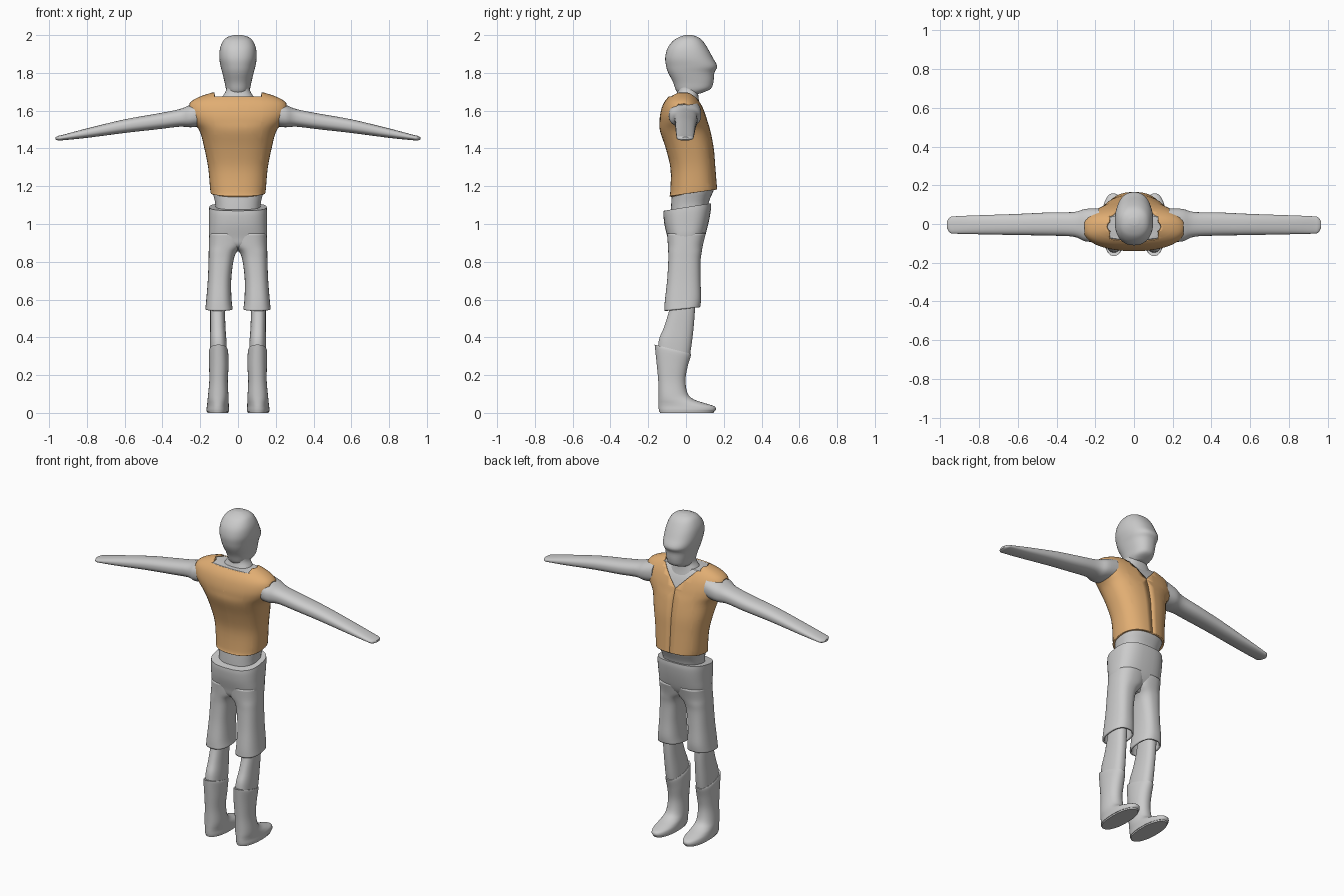
import bpy, bmesh, math
from mathutils import Vector


def spline(rows, steps):
    # Catmull-Rom through the rows of section values
    out = []
    for i in range(len(rows) - 1):
        p = [rows[max(0, min(len(rows) - 1, i + k))] for k in (-1, 0, 1, 2)]
        for s in range(steps):
            t = s / steps
            out.append([b + 0.5 * t * (c - a + t * (2*a - 5*b + 4*c - d + t * (3*(b - c) + d - a)))
                        for a, b, c, d in zip(*p)])
    return out + [list(rows[-1])]


def loft(name, rows, exp=2.4, axis='Z', cap=(True, True), inset=0.0, steps=4, n=40,
         mirror=False, thick=0.0, angle=40):
    # rows: height, u0, u1, v0, v1, tilt (height gained per unit of v)
    bm = bmesh.new()
    rings = []
    for h, u0, u1, v0, v1, tilt in spline(rows, steps):
        cu, cv = (u0 + u1) / 2, (v0 + v1) / 2
        ru, rv = max(0.004, (u1 - u0) / 2 - inset), max(0.004, (v1 - v0) / 2 - inset)
        ring = []
        for i in range(n):
            a = 2 * math.pi * i / n
            c, s = math.cos(a), math.sin(a)
            u = ru * math.copysign(abs(c) ** (2 / exp), c)
            v = rv * math.copysign(abs(s) ** (2 / exp), s)
            w = h + tilt * v
            ring.append(bm.verts.new((cu + u, cv + v, w) if axis == 'Z' else (w, cu + u, cv + v)))
        rings.append(ring)
    for a, b in zip(rings, rings[1:]):
        for i in range(n):
            j = (i + 1) % n
            bm.faces.new((a[i], a[j], b[j], b[i]))
    if cap[0]:
        bm.faces.new(rings[0][::-1])
    if cap[1]:
        bm.faces.new(rings[-1])
    me = bpy.data.meshes.new(name)
    bm.to_mesh(me)
    bm.free()
    ob = bpy.data.objects.new(name, me)
    bpy.context.collection.objects.link(ob)
    if thick:
        m = ob.modifiers.new("thickness", 'SOLIDIFY')
        m.thickness, m.offset = thick, -1
    if mirror:
        ob.modifiers.new("mirror", 'MIRROR').use_clip = False
    bpy.ops.object.select_all(action='DESELECT')
    ob.select_set(True)
    bpy.context.view_layer.objects.active = ob
    bpy.ops.object.shade_smooth_by_angle(angle=math.radians(angle))
    return ob


def sym(*rows):
    # sections centred on x = 0: height, half width, y back, y front, tilt
    return [(h, -r, r, y0, y1, t) for h, r, y0, y1, t in rows]


chest = sym((1.165, .145, -.088, .165, .14), (1.19, .148, -.083, .163, .13),
            (1.30, .158, -.082, .155, .06), (1.40, .178, -.107, .147, 0), (1.49, .202, -.137, .130, 0),
            (1.54, .240, -.140, .115, 0), (1.58, .262, -.137, .103, 0), (1.62, .264, -.127, .088, 0),
            (1.65, .246, -.112, .072, 0), (1.675, .200, -.09, .055, 0), (1.695, .140, -.062, .035, 0))

# Torso under the vest, with the bare waist
loft("torso", sym((1.0, .13, -.09, .12, .1), (1.10, .128, -.088, .128, .1)) + chest[1:-1], inset=.009)

# Vest: open front, V neck, wide back neckline, open armholes
vest = loft("vest", chest, cap=(False, False))
SLOPE, APEX, HALF = .95, 1.56, .0015
bm = bmesh.new()
bm.from_mesh(vest.data)
for s in (-1, 1):
    for co, no in (((0, 0, APEX), (s, 0, -SLOPE)), ((s * HALF, 0, 0), (1, 0, 0)),
                   ((s * .125, 0, 0), (1, 0, 0)), ((s * .256, 0, 0), (1, 0, 0))):
        bmesh.ops.bisect_plane(bm, geom=bm.verts[:] + bm.edges[:] + bm.faces[:],
                               plane_co=Vector(co), plane_no=Vector(no))
bmesh.ops.bisect_plane(bm, geom=bm.verts[:] + bm.edges[:] + bm.faces[:],
                       plane_co=(0, 0, 1.676), plane_no=(0, 0, 1))


def cut_away(f):
    c = f.calc_center_median()
    x = abs(c.x)
    return (x > .256 or (c.z > 1.676 and x < .125)
            or (c.y > 0 and x < max(HALF, SLOPE * (c.z - APEX))))


bmesh.ops.delete(bm, geom=[f for f in bm.faces if cut_away(f)], context='FACES')
bm.to_mesh(vest.data)
bm.free()
m = vest.modifiers.new("thickness", 'SOLIDIFY')
m.thickness, m.offset = .012, -1
mat = bpy.data.materials.new("tan_cloth")
mat.diffuse_color = (.75, .42, .17, 1)
vest.data.materials.append(mat)

# Neck and head
loft("neck", sym((1.62, .11, -.075, .075, 0), (1.67, .085, -.055, .066, 0),
                 (1.71, .063, -.045, .066, 0), (1.76, .066, -.05, .08, 0)))
loft("head", sym((1.685, .045, -.03, .075, .1), (1.71, .062, -.052, .13, .05),
                 (1.75, .071, -.068, .145, 0), (1.80, .083, -.094, .150, 0), (1.835, .092, -.105, .165, 0),
                 (1.88, .099, -.110, .142, 0), (1.93, .095, -.098, .115, 0), (1.97, .078, -.068, .088, 0),
                 (1.99, .055, -.035, .062, 0), (2.0, .022, -.005, .032, 0)), exp=2.3)

# Arms, lofted along x: x, y range, z range
loft("arm", [(.18, -.09, .08, 1.52, 1.655, 0), (.25, -.09, .078, 1.512, 1.632, 0),
             (.31, -.066, .062, 1.515, 1.608, 0), (.43, -.06, .06, 1.501, 1.584, 0),
             (.60, -.057, .052, 1.482, 1.554, 0), (.80, -.053, .045, 1.456, 1.506, 0),
             (.92, -.05, .04, 1.444, 1.474, 0), (.95, -.045, .035, 1.442, 1.467, 0),
             (.965, -.02, .015, 1.447, 1.46, 0)], axis='X', mirror=True)

# Trousers: seat plus two wide-hemmed legs
loft("trouser_seat", sym((.855, .06, -.04, .04, 0), (.885, .13, -.085, .07, 0), (.93, .152, -.098, .098, 0),
                         (1.0, .154, -.113, .12, .08), (1.06, .154, -.119, .132, .14),
                         (1.09, .152, -.118, .132, .16)), exp=2.7)
loft("trouser_leg", [(.55, .028, .173, -.115, .075, .1), (.60, .034, .168, -.112, .08, .08),
                     (.70, .036, .160, -.100, .077, 0), (.80, .025, .156, -.094, .077, 0),
                     (.85, .008, .155, -.094, .083, 0), (.89, -.03, .154, -.096, .09, 0),
                     (.95, -.04, .152, -.10, .105, 0)],
     cap=(False, False), mirror=True, thick=.01, exp=2.5)

# Lower legs
loft("lower_leg", [(.25, .058, .145, -.15, .01, 0), (.36, .06, .148, -.145, .027, -.2),
                   (.45, .066, .147, -.118, .04, 0), (.54, .069, .147, -.09, .047, 0),
                   (.62, .07, .145, -.08, .05, 0)], mirror=True)

# Boots with slanted tops and long flat toes
loft("boot", [(.008, .048, .166, -.142, .15, 0), (.018, .047, .167, -.144, .158, 0),
              (.035, .048, .165, -.145, .150, 0), (.05, .049, .163, -.145, .105, 0),
              (.07, .050, .161, -.145, .045, 0), (.10, .051, .158, -.145, .01, 0),
              (.17, .054, .152, -.147, -.003, 0), (.25, .050, .153, -.155, .008, -.1),
              (.32, .052, .154, -.164, .024, -.25), (.337, .057, .150, -.166, .028, -.25)],
     mirror=True, exp=2.2, angle=50)

# Flat soles
loft("sole", [(0, .052, .162, -.138, .146, 0), (.012, .05, .164, -.14, .15, 0)], steps=1, mirror=True, exp=2.2)
